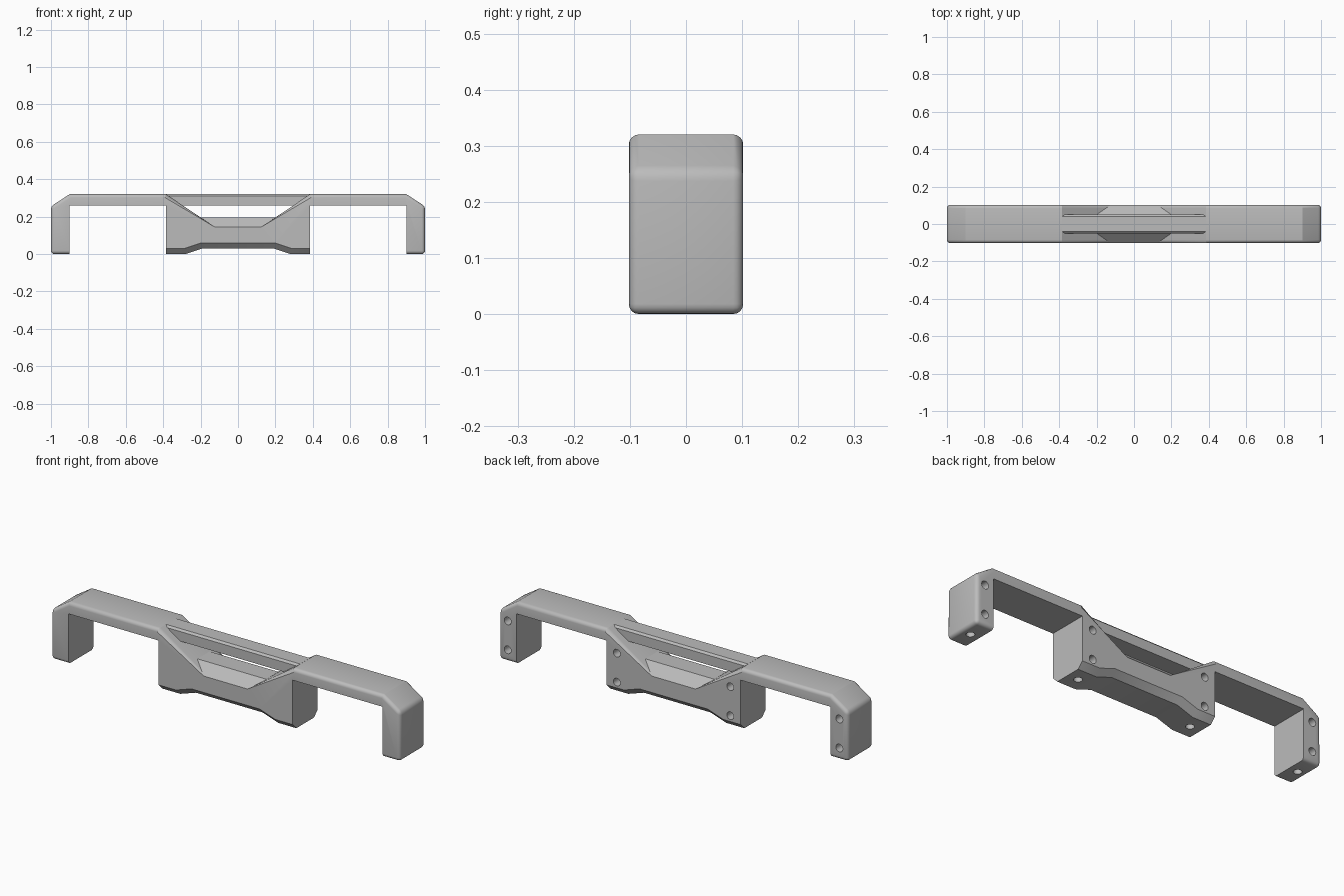
import bpy, bmesh, math
from mathutils import Matrix, Vector

if "Cube" in bpy.data.objects:
    bpy.data.objects.remove(bpy.data.objects["Cube"])

grey = bpy.data.materials.new("plain grey")
grey.diffuse_color = (0.5, 0.5, 0.5, 1)
grey.use_nodes = True
grey.node_tree.nodes["Principled BSDF"].inputs["Base Color"].default_value = grey.diffuse_color
D = 0.102  # half depth


def finish(bm, name):
    bmesh.ops.recalc_face_normals(bm, faces=bm.faces)
    me = bpy.data.meshes.new(name)
    bm.to_mesh(me)
    bm.free()
    me.materials.append(grey)
    ob = bpy.data.objects.new(name, me)
    bpy.context.collection.objects.link(ob)
    return ob


def extrude(points, vec):
    bm = bmesh.new()
    face = bm.faces.new([bm.verts.new(p) for p in points])
    out = bmesh.ops.extrude_face_region(bm, geom=[face])
    bmesh.ops.translate(bm, vec=vec, verts=[v for v in out["geom"] if isinstance(v, bmesh.types.BMVert)])
    bmesh.ops.recalc_face_normals(bm, faces=bm.faces)
    return bm


def edges_at(bm, segments):
    """Edges whose two ends match the given point pairs."""
    found = []
    for a, b in segments:
        a, b = Vector(a), Vector(b)
        for e in bm.edges:
            p, q = e.verts[0].co, e.verts[1].co
            if min((p - a).length + (q - b).length, (p - b).length + (q - a).length) < 1e-4:
                found.append(e)
    return found


def bevel(bm, edges, size, segs):
    bmesh.ops.bevel(bm, geom=edges, offset=size, offset_type='OFFSET',
                    segments=segs, profile=0.5, affect='EDGES', clamp_overlap=False)


# Body: arms, end legs and notched centre block in one mirrored profile
half = [(.125, .145), (.385, .32), (.9, .32), (1, .255), (1, 0), (.9, 0),
        (.9, .26), (.385, .26), (.385, 0), (.28, 0), (.19, .03)]
loop = half + [(-x, z) for x, z in reversed(half)]
bm = extrude([(x, -D, z) for x, z in loop], (0, 2 * D, 0))

# Chamfer along the underside of the centre block
under = [(.385, 0), (.28, 0), (.19, .03), (-.19, .03), (-.28, 0), (-.385, 0)]
segs = [((a[0], y, a[1]), (b[0], y, b[1])) for y in (-D, D) for a, b in zip(under, under[1:])]
bevel(bm, edges_at(bm, segs), 0.03, 1)

# Rounded outer rim of arms, legs and notch
rim = half[:6]
segs = []
for s in (-1, 1):
    for y in (-D, D):
        segs += [((s * a[0], y, a[1]), (s * b[0], y, b[1])) for a, b in zip(rim, rim[1:])]
    segs += [((s, -D, z), (s, D, z)) for z in (0, .255)]
bevel(bm, edges_at(bm, segs), 0.018, 4)
body = finish(bm, "bracket_body")

# Screw holes: back face and underside
bm = bmesh.new()
for x in (-.95, -.325, .325, .95):
    for z in (.06, .21):
        m = Matrix.Translation((x, D, z)) @ Matrix.Rotation(math.pi / 2, 4, 'X')
        bmesh.ops.create_cone(bm, cap_ends=True, segments=20, radius1=.02, radius2=.02, depth=.12, matrix=m)
    bmesh.ops.create_cone(bm, cap_ends=True, segments=20, radius1=.02, radius2=.02, depth=.06,
                          matrix=Matrix.Translation((x, 0, 0)))
cutter = finish(bm, "hole_cutter")
cutter.hide_render = True
mod = body.modifiers.new("holes", 'BOOLEAN')
mod.operation = 'DIFFERENCE'
mod.solver = 'EXACT'
mod.object = cutter
bpy.context.view_layer.objects.active = body
bpy.ops.object.modifier_apply(modifier=mod.name)
bpy.data.objects.remove(cutter)

# Sloped floor of the notch
floor = [(-D, .145), (-.09, .12), (.09, .12), (D, .145), (.05, .195), (-.05, .195)]
finish(extrude([(-.198, y, z) for y, z in floor], (.396, 0, 0)), "notch_floor")

# Slim bar bridging the notch, with chamfered top edges
bar = [(-.05, .26), (.05, .26), (.05, .31), (.04, .32), (-.04, .32), (-.05, .31)]
finish(extrude([(-.384, y, z) for y, z in bar], (.768, 0, 0)), "bridge_bar")

# Smooth the rounded edges only
bpy.ops.object.select_all(action='DESELECT')
body.select_set(True)
bpy.context.view_layer.objects.active = body
bpy.ops.object.shade_smooth_by_angle(angle=math.radians(30))
